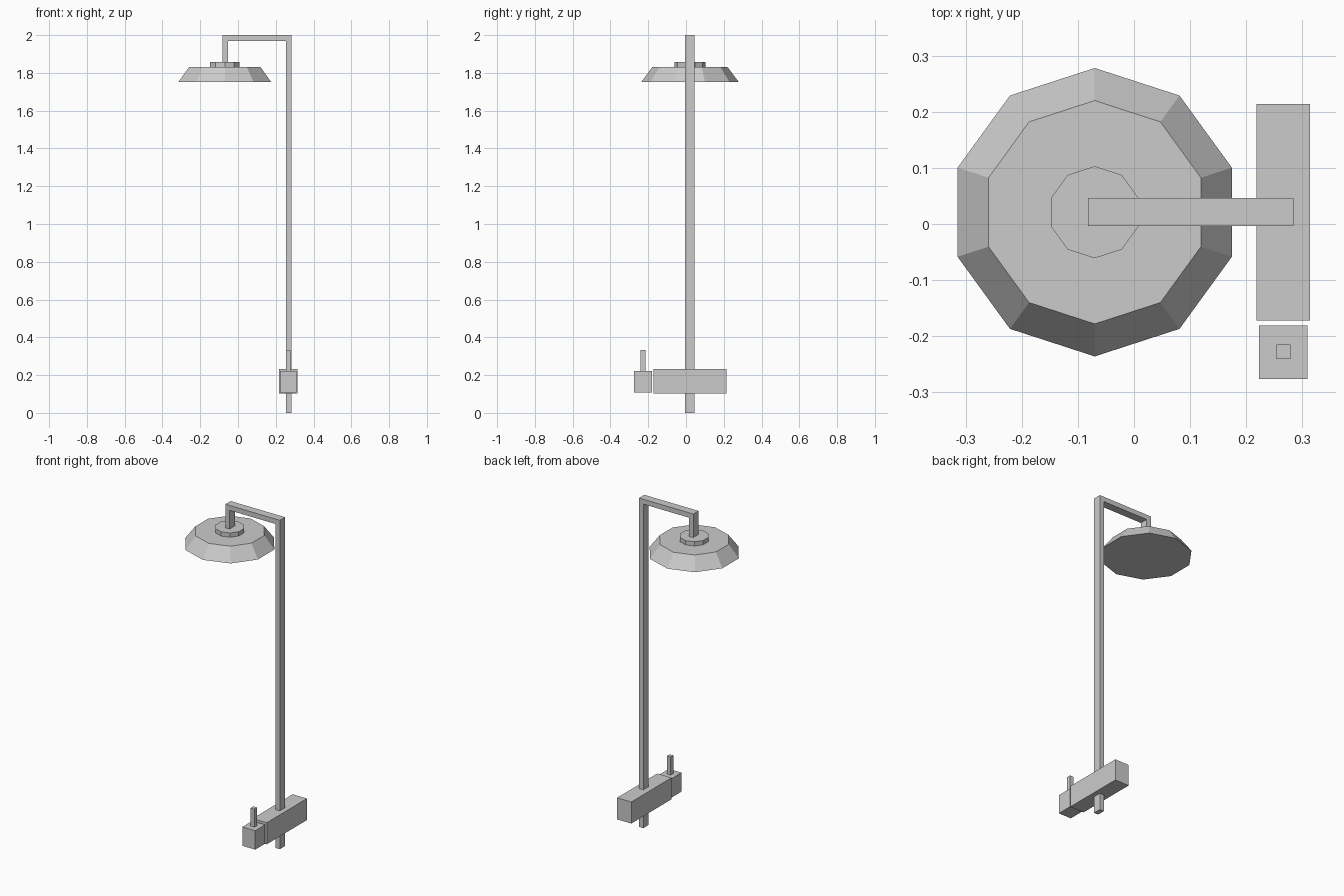
import bpy, bmesh, math

if "Cube" in bpy.data.objects:
    bpy.data.objects.remove(bpy.data.objects["Cube"])


def make_object(name, bm):
    bmesh.ops.recalc_face_normals(bm, faces=bm.faces)
    mesh = bpy.data.meshes.new(name)
    bm.to_mesh(mesh)
    bm.free()
    obj = bpy.data.objects.new(name, mesh)
    bpy.context.collection.objects.link(obj)
    return obj


def box(name, lo, hi):
    bm = bmesh.new()
    bmesh.ops.create_cube(bm, size=1)
    for v in bm.verts:
        v.co = [(a + b) / 2 + c * (b - a) for a, b, c in zip(lo, hi, v.co)]
    return make_object(name, bm)


def decagon(name, center, r_bottom, r_top, z0, z1):
    # ten-sided frustum with corners pointing along +y and -y
    bm = bmesh.new()
    rings = []
    for r, z in ((r_bottom, z0), (r_top, z1)):
        rings.append([bm.verts.new((center[0] + r * math.cos(a), center[1] + r * math.sin(a), z))
                      for a in (math.pi / 2 + i * math.tau / 10 for i in range(10))])
    low, high = rings
    bm.faces.new(low)
    bm.faces.new(high)
    for i in range(10):
        j = (i + 1) % 10
        bm.faces.new((low[i], low[j], high[j], high[i]))
    return make_object(name, bm)


def extrude_y(name, profile, y0, y1):
    bm = bmesh.new()
    face = bm.faces.new([bm.verts.new((x, y0, z)) for x, z in profile])
    new = bmesh.ops.extrude_face_region(bm, geom=[face])["geom"]
    verts = [g for g in new if isinstance(g, bmesh.types.BMVert)]
    bmesh.ops.translate(bm, verts=verts, vec=(0, y1 - y0, 0))
    return make_object(name, bm)


# Riser pipe: upright, overhead arm and drop in one bent profile
extrude_y("riser_pipe", [(0.284, 0), (0.284, 2.0), (-0.082, 2.0), (-0.082, 1.857),
                         (-0.053, 1.857), (-0.053, 1.97), (0.255, 1.97), (0.255, 0)],
          -0.004, 0.046)

# Shower head and its collar
head = (-0.07, 0.021)
decagon("shower_head", head, 0.257, 0.199, 1.753, 1.831)
decagon("head_collar", head, 0.082, 0.082, 1.831, 1.857)

# Mixer valve body, control knob and lever
box("valve_body", (0.218, -0.172, 0.102), (0.314, 0.214, 0.233))
box("control_knob", (0.223, -0.276, 0.108), (0.309, -0.181, 0.223))
box("knob_lever", (0.254, -0.241, 0.223), (0.279, -0.215, 0.333))
